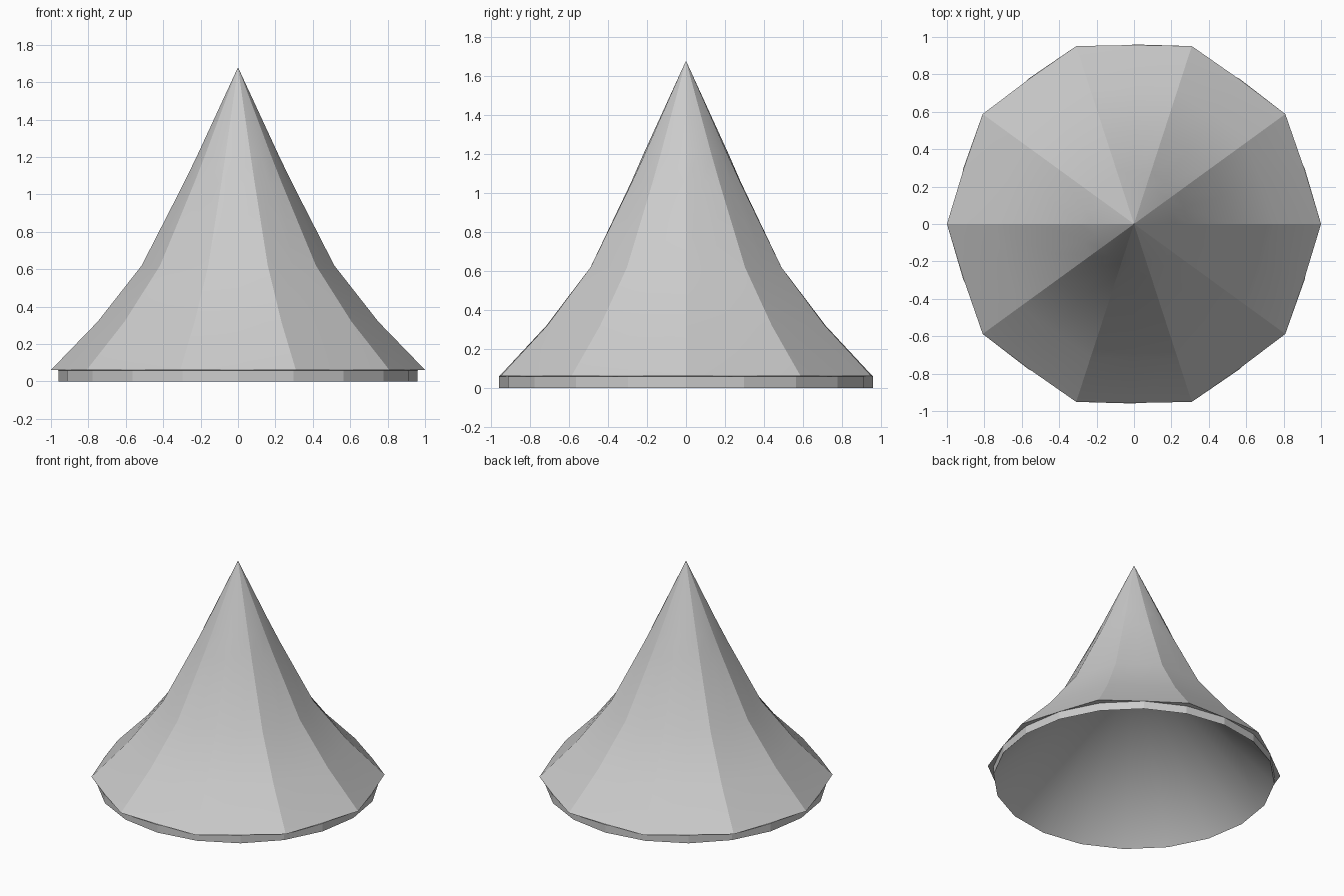
import bpy, bmesh
from math import sin, cos, pi, radians

if "Cube" in bpy.data.objects:
    bpy.data.objects.remove(bpy.data.objects["Cube"])

SIDES = 20  # ten ribs alternating with ten panel middles


def lathe(name, rows, tip, base_tip, angle):
    """Rings of (rib radius, panel radius, z), closed to a point at both ends."""
    bm = bmesh.new()
    rings = []
    for rib, mid, z in rows:
        ring = []
        for i in range(SIDES):
            r = mid if i % 2 else rib
            a = 2 * pi * i / SIDES
            ring.append(bm.verts.new((r * cos(a), r * sin(a), z)))
        rings.append(ring)
    for lo, hi in zip(rings, rings[1:]):
        for i in range(SIDES):
            j = (i + 1) % SIDES
            bm.faces.new((lo[i], lo[j], hi[j], hi[i]))
    for z, ring in ((tip, rings[-1]), (base_tip, rings[0])):
        apex = bm.verts.new((0, 0, z))
        for i in range(SIDES):
            bm.faces.new((ring[i], ring[(i + 1) % SIDES], apex))
    bmesh.ops.recalc_face_normals(bm, faces=bm.faces)
    mesh = bpy.data.meshes.new(name)
    bm.to_mesh(mesh)
    bm.free()
    obj = bpy.data.objects.new(name, mesh)
    bpy.context.collection.objects.link(obj)
    bpy.ops.object.select_all(action='DESELECT')
    obj.select_set(True)
    bpy.context.view_layer.objects.active = obj
    bpy.ops.object.shade_smooth_by_angle(angle=radians(angle))
    return obj


# Hollow underside, low rim band, then the ribbed flared roof up to a round tip
rows = [(0.96, 0.96, 0), (0.96, 0.96, 0.06),
        (1.0, 0.957, 0.062), (0.75, 0.717, 0.32), (0.515, 0.49, 0.62),
        (0.29, 0.28, 1.06), (0.222, 0.219, 1.2)]
lathe("roof", rows, tip=1.68, base_tip=1.0, angle=17)
